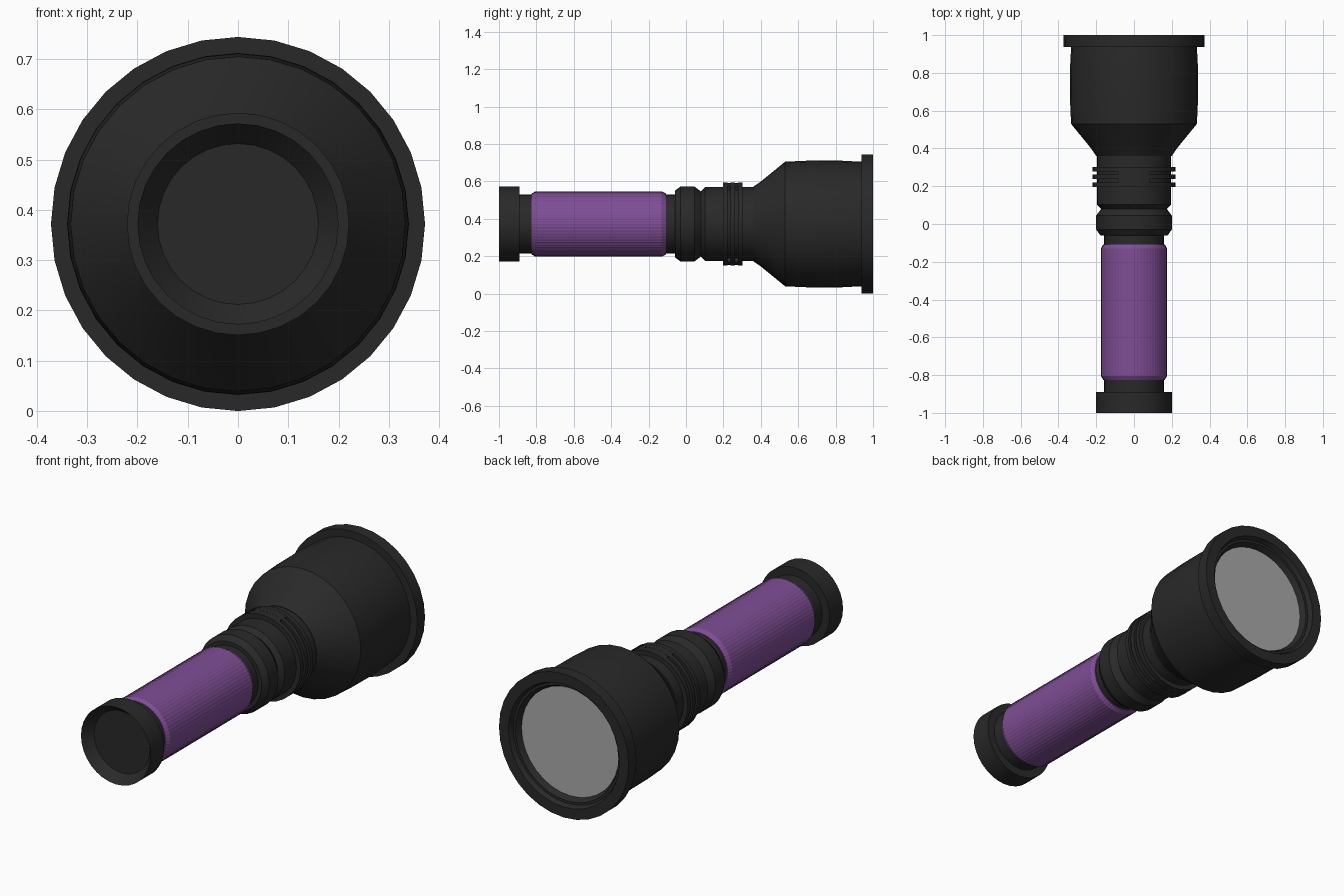
import bpy, bmesh
from math import sin, cos, pi, radians

if "Cube" in bpy.data.objects:
    bpy.data.objects.remove(bpy.data.objects["Cube"])

AXIS_Z = 0.372


def material(name, rgb):
    m = bpy.data.materials.new(name)
    m.diffuse_color = (*rgb, 1)
    m.use_nodes = True
    m.node_tree.nodes["Principled BSDF"].inputs["Base Color"].default_value = m.diffuse_color
    return m


black = material("black", (0.022, 0.022, 0.022))
purple = material("purple", (0.21, 0.075, 0.30))
lens_grey = material("lens_grey", (0.40, 0.40, 0.40))


def lathe(name, profile, mat, segs=32, start=0.0, sweep=2 * pi, ridge=0.0, loop=False):
    """Revolve (y, r) points about the long axis; angle 0 points up."""
    bm = bmesh.new()
    full = sweep > 6.28
    count = segs if full else segs + 1
    rings = []
    for i in range(count):
        a = start + sweep * i / segs
        k = ridge * (i % 2)
        rings.append([bm.verts.new(((r - k) * sin(a) if r else 0, y,
                                    AXIS_Z + ((r - k) * cos(a) if r else 0)))
                      for y, r in profile])
    n = len(profile)
    for i in range(segs):
        p, q = rings[i], rings[(i + 1) % count]
        for j in range(n if loop else n - 1):
            k = (j + 1) % n
            bm.faces.new((p[j], p[k], q[k], q[j]))
    if not full:
        bm.faces.new(rings[0])
        bm.faces.new(rings[-1][::-1])
    bmesh.ops.remove_doubles(bm, verts=bm.verts, dist=1e-5)
    bmesh.ops.dissolve_degenerate(bm, edges=bm.edges, dist=1e-6)
    bmesh.ops.recalc_face_normals(bm, faces=bm.faces)
    me = bpy.data.meshes.new(name)
    bm.to_mesh(me)
    bm.free()
    me.materials.append(mat)
    ob = bpy.data.objects.new(name, me)
    bpy.context.collection.objects.link(ob)
    bpy.ops.object.select_all(action='DESELECT')
    ob.select_set(True)
    bpy.context.view_layer.objects.active = ob
    bpy.ops.object.shade_smooth_by_angle(angle=radians(20))
    return ob


# Tail cap with a dished end, and the tube behind the grip
lathe("tail_cap", [(-0.95, 0), (-0.95, 0.16), (-1.0, 0.2), (-0.89, 0.2),
                   (-0.89, 0.158), (-0.80, 0.158), (-0.80, 0)], black)

# Finely ridged handle sleeve
lathe("grip", [(-0.825, 0), (-0.825, 0.163), (-0.805, 0.175), (-0.13, 0.175),
               (-0.108, 0.163), (-0.108, 0)], purple, segs=128, ridge=0.0015)

# Neck collars between grip and head
lathe("neck", [(-0.12, 0), (-0.12, 0.158), (-0.06, 0.158), (-0.06, 0.178),
               (-0.03, 0.2), (0.045, 0.2), (0.08, 0.174), (0.102, 0.197),
               (0.37, 0.197), (0.37, 0)], black)

# Cooling fins, bridged by solid blocks at top and bottom
for i, y in enumerate((0.197, 0.237, 0.277)):
    lathe(f"cooling_fin_{i + 1}", [(y, 0.19), (y, 0.221), (y + 0.024, 0.221),
                                   (y + 0.024, 0.19)], black, loop=True)
for name, a in (("fin_bridge_top", 0), ("fin_bridge_bottom", pi)):
    lathe(name, [(0.198, 0.19), (0.198, 0.2205), (0.30, 0.2205), (0.30, 0.19)],
          black, segs=4, start=a - pi / 8, sweep=pi / 4, loop=True)

# Flared head with its front rim and stepped recess
lathe("head", [(0.36, 0), (0.36, 0.2), (0.40, 0.227), (0.53, 0.333), (0.66, 0.339),
               (0.80, 0.340), (0.937, 0.333), (0.937, 0.372), (1.0, 0.372),
               (1.0, 0.318), (0.975, 0.308), (0.975, 0.295), (0.945, 0.280),
               (0.945, 0)], black)

# Lens disc
lathe("lens", [(0.94, 0), (0.94, 0.279), (0.948, 0.279), (0.948, 0)], lens_grey)
